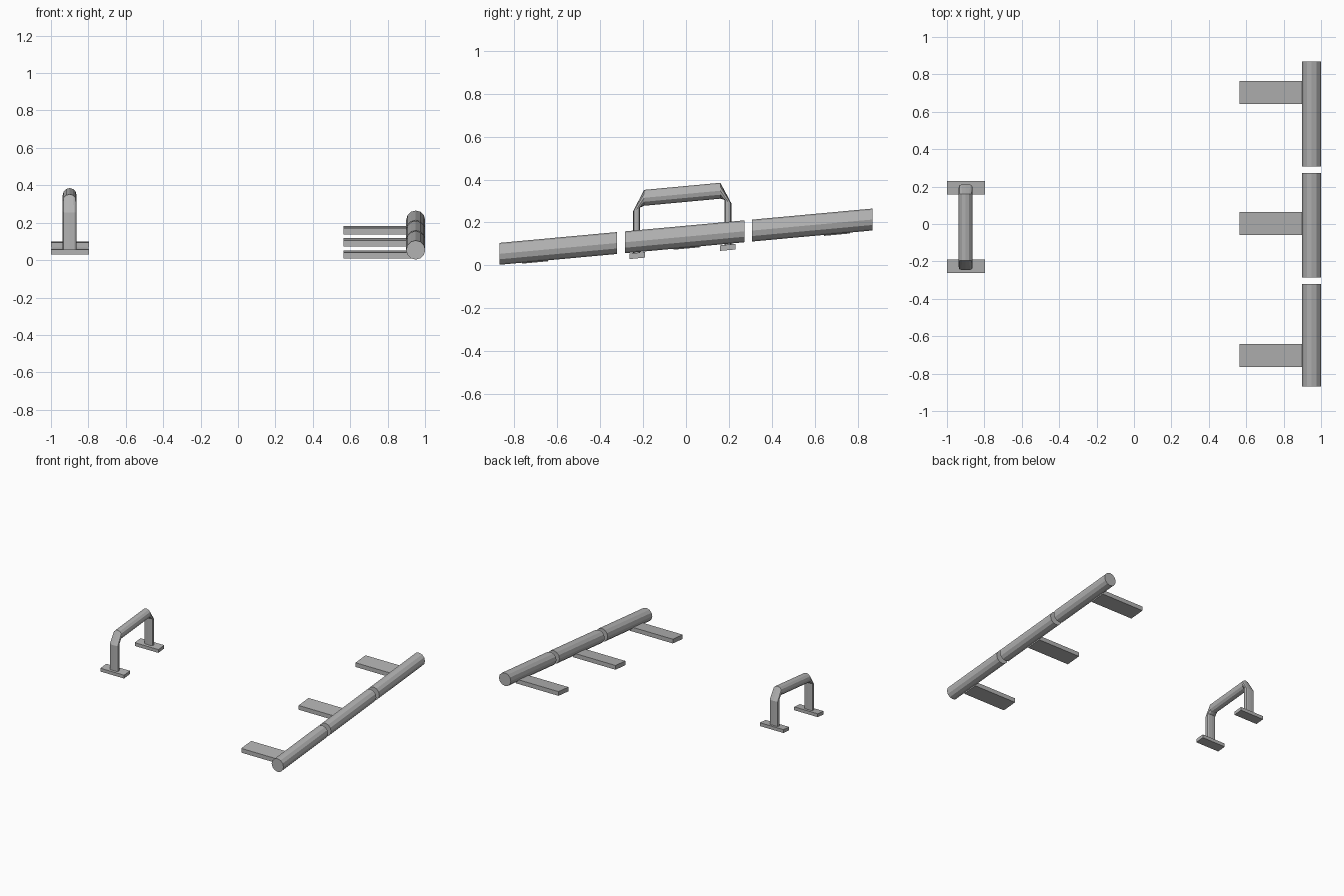
import bpy, bmesh, math

cube = bpy.data.objects.get("Cube")
if cube:
    bpy.data.objects.remove(cube)

SLOPE = 0.092      # everything follows the same gentle incline
SIDES = 12

steel = bpy.data.materials.new("grey steel")
steel.use_nodes = True
GREY = (0.45, 0.45, 0.45, 1)
steel.diffuse_color = GREY
steel.node_tree.nodes["Principled BSDF"].inputs["Base Color"].default_value = GREY


def loft(name, rings):
    """Skin a list of equal-length point rings and cap both ends."""
    bm = bmesh.new()
    loops = [[bm.verts.new(p) for p in ring] for ring in rings]
    n = len(loops[0])
    for a, b in zip(loops, loops[1:]):
        for i in range(n):
            j = (i + 1) % n
            bm.faces.new((a[i], a[j], b[j], b[i]))
    bm.faces.new(loops[0])
    bm.faces.new(loops[-1])
    bmesh.ops.recalc_face_normals(bm, faces=bm.faces)
    mesh = bpy.data.meshes.new(name)
    bm.to_mesh(mesh)
    bm.free()
    mesh.materials.append(steel)
    obj = bpy.data.objects.new(name, mesh)
    bpy.context.collection.objects.link(obj)
    return obj


def angles():
    return [2 * math.pi * i / SIDES for i in range(SIDES)]


def round_ring(x, y, z, r):
    """Upright ring facing along y."""
    return [(x + r * math.cos(a), y, z + r * math.sin(a)) for a in angles()]


def flat_ring(x, y, z, rx, ry, side, tilt=0):
    """Flattened ring around a post; the outer edge matches the top of a round ring."""
    pts = []
    for a in angles():
        c, s = math.cos(a), math.sin(a)
        out = ry * math.copysign(abs(s) ** 0.5, s)
        px = rx * math.copysign(abs(c) ** 0.6, c)
        pts.append((x + px, y + side * out, z - tilt * out))
    return pts


def plate(name, x0, x1, y, z, width, thick):
    """Flat bar lying across the incline."""
    h, t = width / 2, thick / 2
    dz = SLOPE * h
    section = [(y - h, z - dz - t), (y + h, z + dz - t),
               (y + h, z + dz + t), (y - h, z - dz + t)]
    return loft(name, [[(x, py, pz) for py, pz in section] for x in (x0, x1)])


# Large rail in three separate lengths
def rail_z(y):
    return 0.134 + SLOPE * y


for label, y0, y1 in (("front", -0.87, -0.322), ("middle", -0.285, 0.272),
                      ("back", 0.308, 0.87)):
    loft(label + "_rail", [round_ring(0.95, y, rail_z(y), 0.051) for y in (y0, y1)])

# Mounting bars, one under each length
for label, y in (("front", -0.703), ("middle", 0.002), ("back", 0.703)):
    plate(label + "_mounting_bar", 0.563, 0.93, y, rail_z(y) - 0.039, 0.122, 0.033)

# Grab handle: flattened posts blending into a round grip
X, R = -0.9, 0.037
loft("grab_handle", [
    flat_ring(X, -0.23, 0.05, R, 0.016, -1),
    flat_ring(X, -0.23, 0.262, R, 0.016, -1, 0.5),
    round_ring(X, -0.195, 0.315, R),
    round_ring(X, 0.16, 0.348, R),
    flat_ring(X, 0.195, 0.298, R, 0.016, 1, 0.5),
    flat_ring(X, 0.195, 0.085, R, 0.016, 1),
])

# Feet of the handle
for label, y, z in (("front", -0.227, 0.046), ("back", 0.195, 0.084)):
    plate(label + "_handle_foot", -1.0, -0.797, y, z, 0.072, 0.026)
